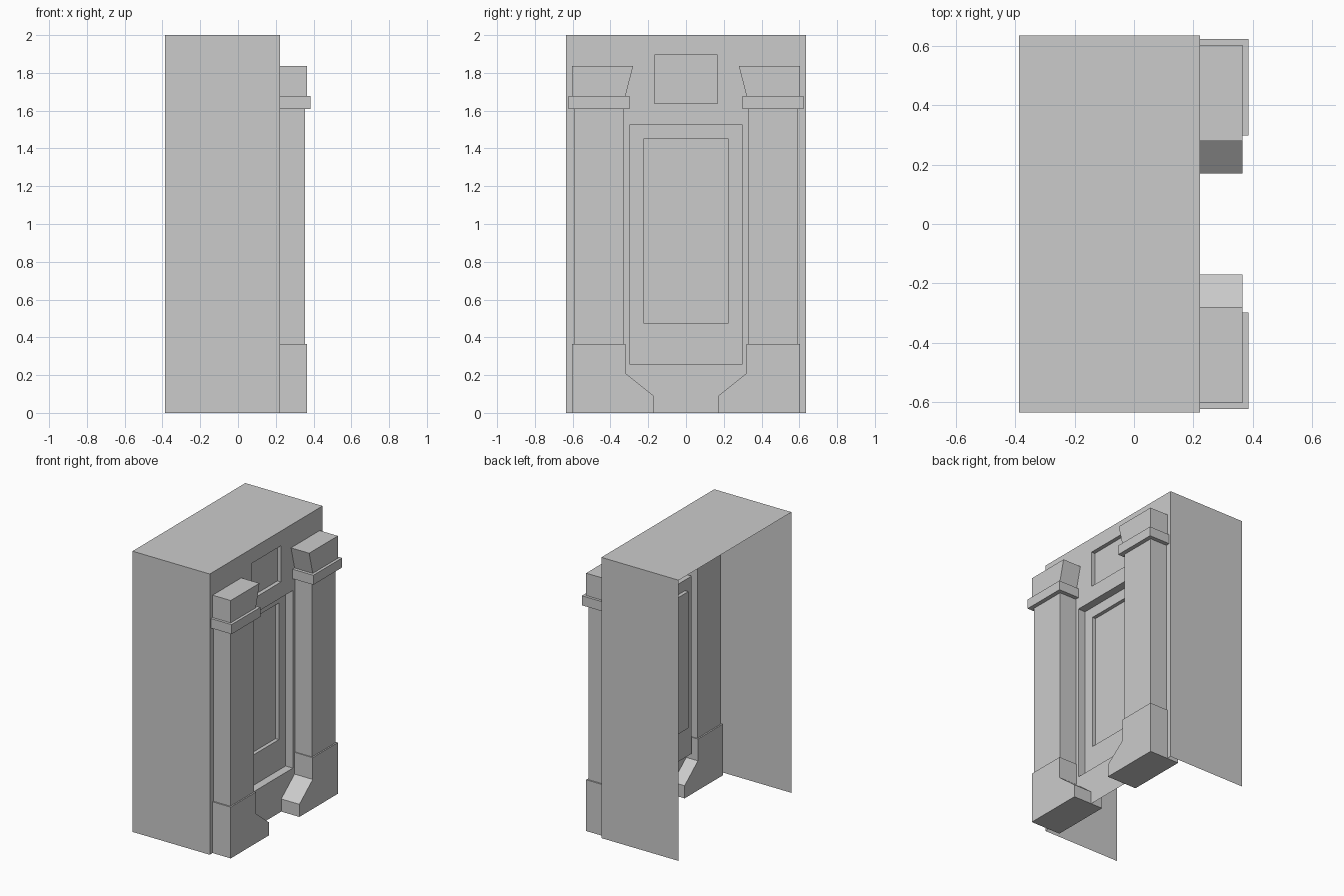
import bpy, bmesh

if "Cube" in bpy.data.objects:
    bpy.data.objects.remove(bpy.data.objects["Cube"])

BACK, FRONT, HALF, TOP = -0.387, 0.222, 0.635, 2.0
SPLIT = 1.58


def finish(bm, name):
    mesh = bpy.data.meshes.new(name)
    bm.to_mesh(mesh)
    bm.free()
    obj = bpy.data.objects.new(name, mesh)
    bpy.context.collection.objects.link(obj)
    return obj


def stepped_panel(bm, steps):
    """Nested rectangles (half width, bottom, top, x) joined in turn, last one filled."""
    prev = None
    for h, z0, z1, x in steps:
        loop = [bm.verts.new((x, y, z)) for y, z in ((-h, z0), (h, z0), (h, z1), (-h, z1))]
        if prev:
            for i in range(4):
                j = (i + 1) % 4
                bm.faces.new((prev[i], prev[j], loop[j], loop[i]))
        prev = loop
    bm.faces.new(prev)


def prism(name, profile, x0, x1, side):
    """Extrude a (y, z) outline from x0 to x1; side = -1 or 1 mirrors it in y."""
    bm = bmesh.new()
    face = bm.faces.new([bm.verts.new((x0, y * side, z)) for y, z in profile])
    out = bmesh.ops.extrude_face_region(bm, geom=[face])
    verts = [v for v in out["geom"] if isinstance(v, bmesh.types.BMVert)]
    bmesh.ops.translate(bm, vec=(x1 - x0, 0, 0), verts=verts)
    bmesh.ops.recalc_face_normals(bm, faces=bm.faces)
    return finish(bm, name)


def rect(y0, y1, z0, z1):
    return [(y0, z0), (y1, z0), (y1, z1), (y0, z1)]


# outer shell: two sides and a top, open at the back and bottom
bm = bmesh.new()
outline = [(HALF, 0), (HALF, TOP), (-HALF, TOP), (-HALF, 0)]
near = [bm.verts.new((FRONT, y, z)) for y, z in outline]
far = [bm.verts.new((BACK, y, z)) for y, z in outline]
for i in range(3):
    bm.faces.new((near[i], far[i], far[i + 1], near[i + 1])[::-1])
finish(bm, "outer_shell")

# face wall with a double-stepped door recess and a small upper panel
bm = bmesh.new()
stepped_panel(bm, [(HALF, 0, SPLIT, FRONT), (0.30, 0.26, 1.525, FRONT),
                   (0.30, 0.26, 1.525, FRONT - 0.057), (0.225, 0.477, 1.45, FRONT - 0.057),
                   (0.225, 0.477, 1.45, FRONT - 0.083)])
stepped_panel(bm, [(HALF, SPLIT, TOP, FRONT), (0.167, 1.637, 1.895, FRONT),
                   (0.167, 1.637, 1.895, FRONT - 0.028)])
bmesh.ops.remove_doubles(bm, verts=bm.verts, dist=1e-4)
finish(bm, "face_wall")

# pilasters, one on each side, running through the wall
for side, tag in ((-1, "left"), (1, "right")):
    foot = [(0.603, 0), (0.603, 0.365), (0.32, 0.365), (0.32, 0.21), (0.17, 0.09), (0.17, 0)]
    prism(f"pilaster_foot_{tag}", foot, 0.13, 0.365, side)
    prism(f"pilaster_shaft_{tag}", rect(0.327, 0.593, 0.365, 1.61), 0.14, 0.355, side)
    prism(f"pilaster_band_{tag}", rect(0.298, 0.622, 1.61, 1.678), 0.115, 0.385, side)
    cap = [(0.603, 1.678), (0.603, 1.837), (0.28, 1.837), (0.32, 1.678)]
    prism(f"pilaster_cap_{tag}", cap, 0.13, 0.365, side)
